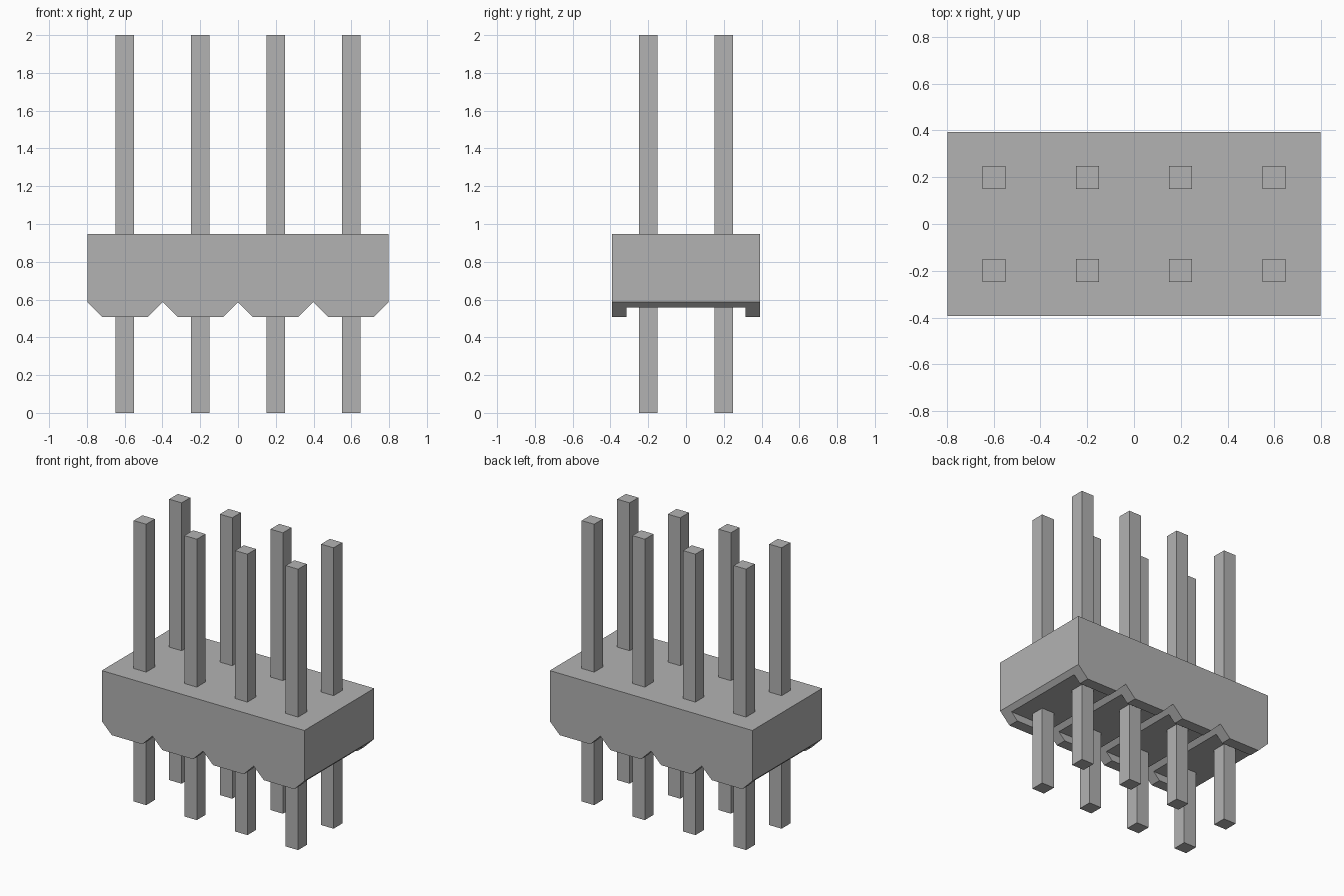
import bpy
import bmesh

if "Cube" in bpy.data.objects:
    bpy.data.objects.remove(bpy.data.objects["Cube"], do_unlink=True)

PITCH = 0.399
COLUMNS = 4
HALF_X = PITCH * COLUMNS / 2
HALF_Y = 0.393
PIN = 0.098
TOP, SHOULDER, RECESS, FOOT = 0.947, 0.587, 0.557, 0.508
CHAMFER = SHOULDER - FOOT
RAIL = 0.079

grey = bpy.data.materials.new("mid_grey")
grey.use_nodes = True
grey.diffuse_color = (0.448, 0.448, 0.448, 1)
grey.node_tree.nodes["Principled BSDF"].inputs["Base Color"].default_value = grey.diffuse_color


def add_object(name, bm):
    bmesh.ops.recalc_face_normals(bm, faces=bm.faces)
    mesh = bpy.data.meshes.new(name)
    bm.to_mesh(mesh)
    bm.free()
    mesh.materials.append(grey)
    obj = bpy.data.objects.new(name, mesh)
    bpy.context.collection.objects.link(obj)
    return obj


def box(name, center, size):
    bm = bmesh.new()
    bmesh.ops.create_cube(bm, size=1)
    bmesh.ops.scale(bm, vec=size, verts=bm.verts)
    bmesh.ops.translate(bm, vec=center, verts=bm.verts)
    return add_object(name, bm)


# Housing: notched profile extruded from front to back
profile = [(HALF_X, TOP), (-HALF_X, TOP), (-HALF_X, SHOULDER)]
for i in range(COLUMNS):
    left = -HALF_X + i * PITCH
    right = left + PITCH
    profile += [(left + CHAMFER, FOOT), (right - CHAMFER, FOOT), (right, SHOULDER)]
bm = bmesh.new()
face = bm.faces.new([bm.verts.new((x, -HALF_Y, z)) for x, z in profile])
extruded = bmesh.ops.extrude_face_region(bm, geom=[face])
moved = [v for v in extruded["geom"] if isinstance(v, bmesh.types.BMVert)]
bmesh.ops.translate(bm, vec=(0, 2 * HALF_Y, 0), verts=moved)
housing = add_object("housing", bm)

# Shallow channel under the housing, between the front and back rails
cutter = box("channel_cutter", (0, 0, RECESS - 0.1),
             (2 * HALF_X + 0.2, 2 * (HALF_Y - RAIL), 0.2))
cutter.hide_render = True
cut = housing.modifiers.new("channel", "BOOLEAN")
cut.operation = "DIFFERENCE"
cut.solver = "EXACT"
cut.object = cutter
bpy.context.view_layer.objects.active = housing
bpy.ops.object.modifier_apply(modifier=cut.name)
bpy.data.objects.remove(cutter, do_unlink=True)

# Two rows of square pins passing through the housing
for row, side in (("front", -1), ("back", 1)):
    for i in range(COLUMNS):
        x = (i - (COLUMNS - 1) / 2) * PITCH
        box(f"{row}_pin_{i + 1}", (x, side * PITCH / 2, 1), (PIN, PIN, 2))
